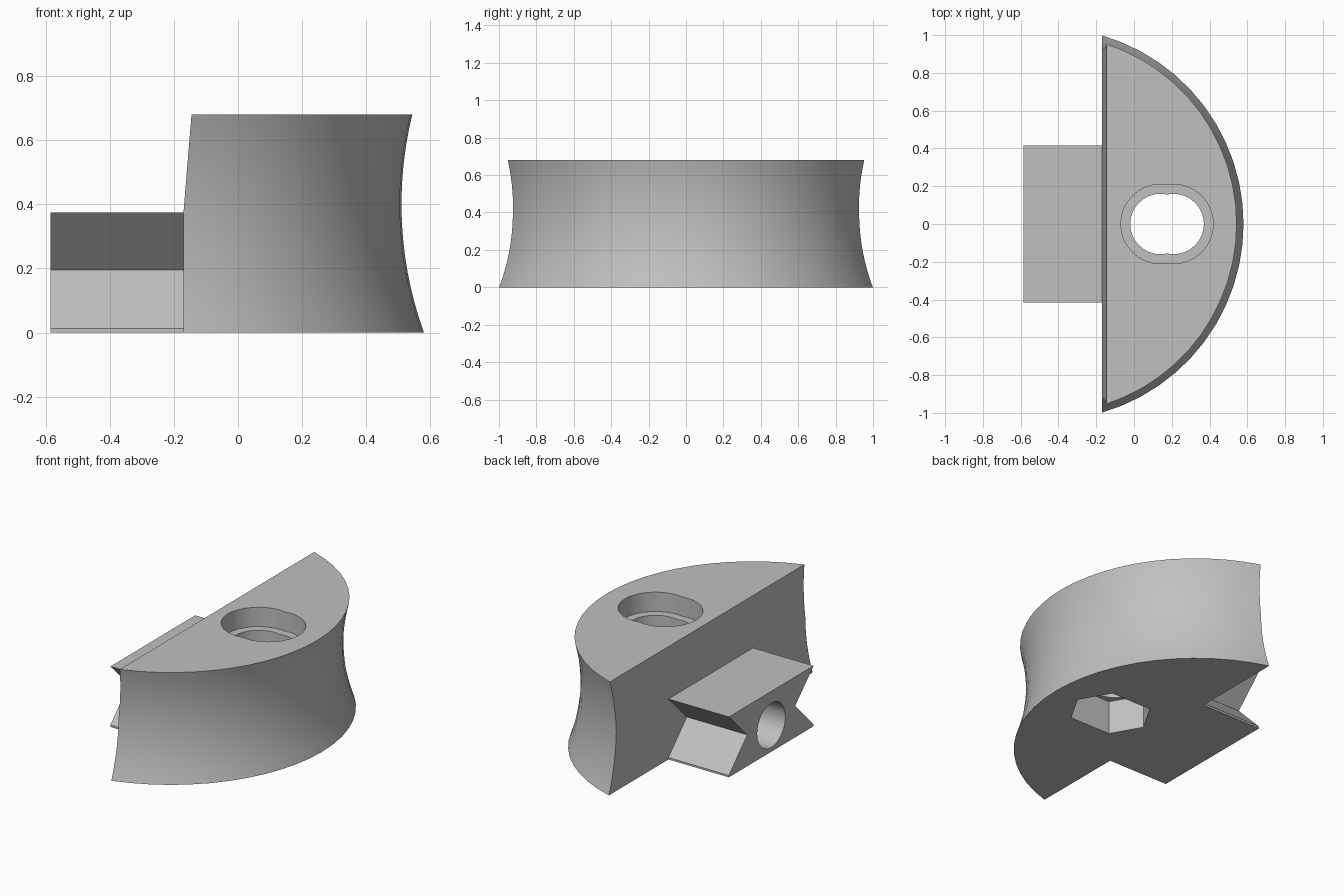
import bpy, bmesh, math
from mathutils import Matrix, Vector

if "Cube" in bpy.data.objects:
    bpy.data.objects.remove(bpy.data.objects["Cube"], do_unlink=True)

HEIGHT = 0.68
LUG_TOP = 0.375
FLAT_X = -0.17
ARC_X = -0.46           # axis of the curved wall
SLOT_XS = (0.14, 0.21)  # overlapping hole centres

grey = bpy.data.materials.new("light grey")
grey.use_nodes = True
colour = (0.53, 0.53, 0.53, 1)
grey.diffuse_color = colour
grey.node_tree.nodes["Principled BSDF"].inputs["Base Color"].default_value = colour


def make_object(name, bm):
    bmesh.ops.recalc_face_normals(bm, faces=bm.faces[:])
    mesh = bpy.data.meshes.new(name)
    bm.to_mesh(mesh)
    bm.free()
    mesh.materials.append(grey)
    obj = bpy.data.objects.new(name, mesh)
    bpy.context.collection.objects.link(obj)
    return obj


def prism(name, points, offset):
    """Extrude a closed outline of 3D points along an offset."""
    bm = bmesh.new()
    face = bm.faces.new([bm.verts.new(p) for p in points])
    out = bmesh.ops.extrude_face_region(bm, geom=[face])
    moved = [v for v in out["geom"] if isinstance(v, bmesh.types.BMVert)]
    bmesh.ops.translate(bm, verts=moved, vec=Vector(offset))
    return make_object(name, bm)


def ring(radius, sides):
    steps = [2 * math.pi * i / sides for i in range(sides)]
    return [(radius * math.cos(a), radius * math.sin(a)) for a in steps]


def combine(target, tool, operation):
    mod = target.modifiers.new(operation, "BOOLEAN")
    mod.operation = operation
    mod.solver = "EXACT"
    mod.object = tool
    bpy.context.view_layer.objects.active = target
    bpy.ops.object.modifier_apply(modifier=mod.name)
    bpy.data.objects.remove(tool, do_unlink=True)


# Body: a disc segment with a hollowed curved wall and a flat back that leans in above the lug
def wall_radius(z):
    bend, waist = 1.178, 0.4
    return 0.97 + bend - math.sqrt(bend ** 2 - (z - waist) ** 2)


def flat_x(z):
    return FLAT_X + 0.025 * max(0, z - LUG_TOP) / (HEIGHT - LUG_TOP)


STEPS = 24
levels = [LUG_TOP * i / 8 for i in range(9)]
levels += [LUG_TOP + (HEIGHT - LUG_TOP) * i / 7 for i in range(1, 8)]
bm = bmesh.new()
rows = []
for z in levels:
    r = wall_radius(z)
    half = math.acos((flat_x(z) - ARC_X) / r)
    angles = [half * (2 * i / STEPS - 1) for i in range(STEPS + 1)]
    rows.append([bm.verts.new((ARC_X + r * math.cos(a), r * math.sin(a), z)) for a in angles])
for low, high in zip(rows, rows[1:]):
    for i in range(STEPS):
        bm.faces.new((low[i], low[i + 1], high[i + 1], high[i]))
for part in (rows[:9], rows[8:]):
    bm.faces.new([row[0] for row in part] + [row[-1] for row in reversed(part)])
bm.faces.new(rows[0])
bm.faces.new(rows[-1])
body = make_object("clamp_body", bm)

# Lug: a block with V-grooved sides
side = [(0.415, 0), (0.415, 0.012), (0.235, 0.195), (0.415, LUG_TOP)]
outline = side + [(-y, z) for y, z in reversed(side)]
lug = prism("grooved_lug", [(-0.585, y, z) for y, z in outline], (0.46, 0, 0))
combine(body, lug, "UNION")

# Blind round bore in the lug end
bore = prism("bore_cutter", [(-0.7, y, z + 0.165) for y, z in ring(0.138, 32)], (0.53, 0, 0))
combine(body, bore, "DIFFERENCE")

# Stretched hexagonal nut pocket underneath
hexagon = [(x + SLOT_XS[x > 0], y, -0.1) for x, y in ring(0.21, 6)]
combine(body, prism("pocket_cutter", hexagon, (0, 0, 0.31)), "DIFFERENCE")

# Through slot and its counterbore, each made of two overlapping round holes
for radius, bottom in ((0.16, -0.2), (0.21, HEIGHT - 0.12)):
    for centre in SLOT_XS:
        circle = [(x + centre, y, bottom) for x, y in ring(radius, 32)]
        combine(body, prism("hole_cutter", circle, (0, 0, 1)), "DIFFERENCE")

# Smooth curved walls, sharp edges
bpy.ops.object.select_all(action="DESELECT")
body.select_set(True)
bpy.context.view_layer.objects.active = body
bpy.ops.object.shade_smooth_by_angle(angle=math.radians(25))
